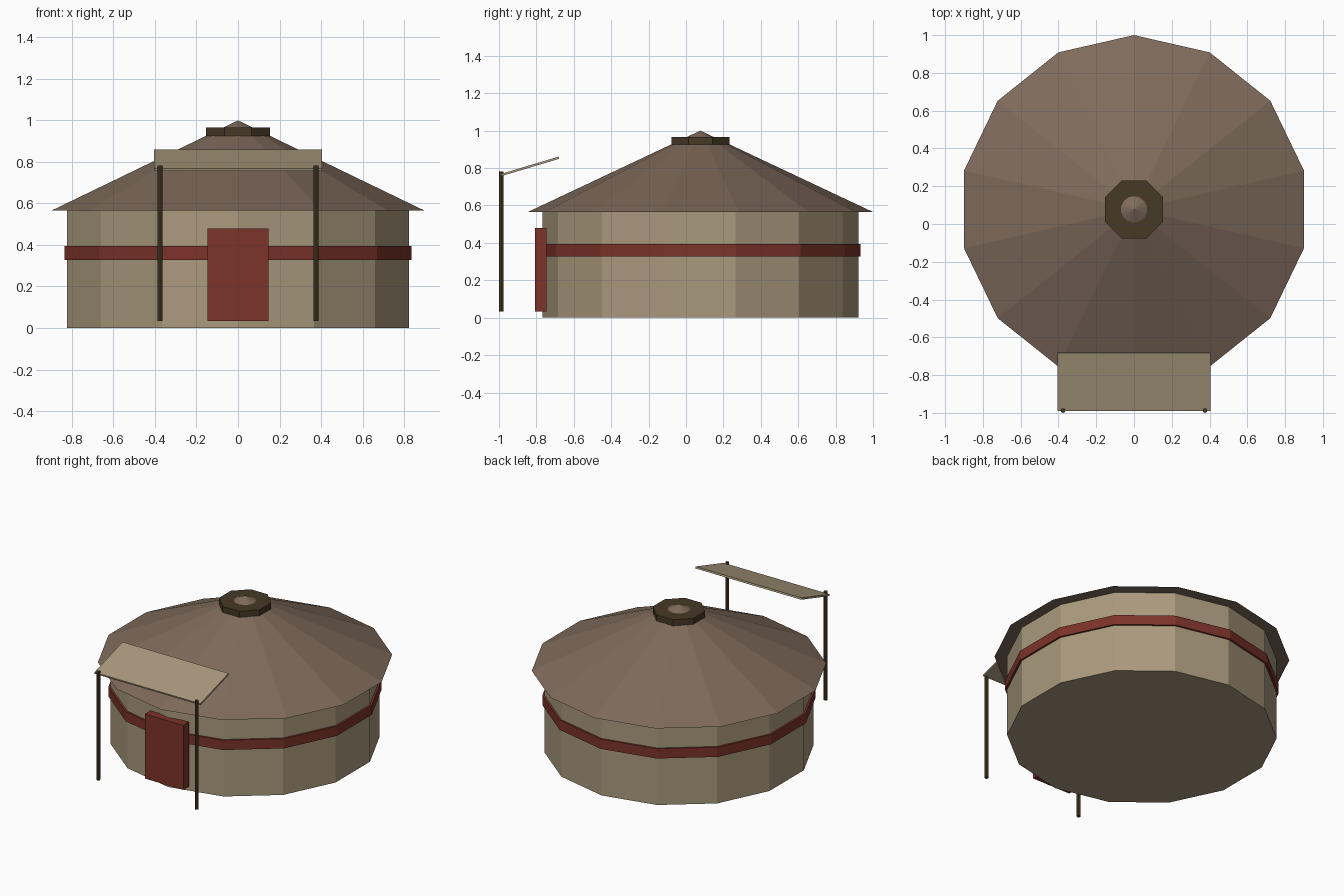
import bpy, bmesh, math
from mathutils import Matrix, Vector

if "Cube" in bpy.data.objects:
    bpy.data.objects.remove(bpy.data.objects["Cube"])

CY = 0.077   # centre of the round tent along y
SIDES = 14


def material(name, rgb):
    m = bpy.data.materials.new(name)
    m.diffuse_color = (*rgb, 1)
    m.use_nodes = True
    m.node_tree.nodes["Principled BSDF"].inputs["Base Color"].default_value = m.diffuse_color
    return m


canvas = material("canvas", (0.40, 0.32, 0.205))
felt = material("brown felt", (0.21, 0.145, 0.104))
red = material("red paint", (0.20, 0.033, 0.022))
wood = material("dark wood", (0.062, 0.041, 0.019))


def finish(name, bm, mat):
    bmesh.ops.recalc_face_normals(bm, faces=bm.faces)
    me = bpy.data.meshes.new(name)
    bm.to_mesh(me)
    bm.free()
    me.materials.append(mat)
    ob = bpy.data.objects.new(name, me)
    bpy.context.collection.objects.link(ob)
    return ob


def prism(name, mat, sides, r1, r2, z0, z1, x=0, y=CY, turn=math.pi / 2):
    """Upright prism or cone, first corner at angle turn."""
    bm = bmesh.new()
    place = Matrix.Translation((x, y, (z0 + z1) / 2)) @ Matrix.Rotation(turn - math.pi / 2, 4, 'Z')
    bmesh.ops.create_cone(bm, cap_ends=True, segments=sides, radius1=r1,
                          radius2=r2, depth=z1 - z0, matrix=place)
    return finish(name, bm, mat)


def box(name, mat, size, centre, tilt=0):
    bm = bmesh.new()
    place = (Matrix.Translation(centre) @ Matrix.Rotation(tilt, 4, 'X')
             @ Matrix.Diagonal((*size, 1)))
    bmesh.ops.create_cube(bm, size=1, matrix=place)
    return finish(name, bm, mat)


# Round tent body
prism("wall", canvas, SIDES, 0.844, 0.844, 0, 0.565)
prism("wall_band", red, SIDES, 0.857, 0.857, 0.327, 0.394)
prism("roof", felt, SIDES, 0.923, 0, 0.565, 1.0)

# Eight-sided crown, flat side to the front, roof tip pokes through
prism("roof_crown", wood, 8, 0.167, 0.167, 0.925, 0.967, turn=math.pi / 8)

# Door
box("door", red, (0.294, 0.06, 0.446), (0, -0.777, 0.257))

# Porch awning on two posts
box("awning", canvas, (0.81, 0.321, 0.012), (0, -0.834, 0.809), math.radians(16.7))
for side, x in (("left", -0.376), ("right", 0.376)):
    prism("awning_post_" + side, wood, 8, 0.0125, 0.0125, 0.033, 0.783,
          x=x, y=-0.9875)
